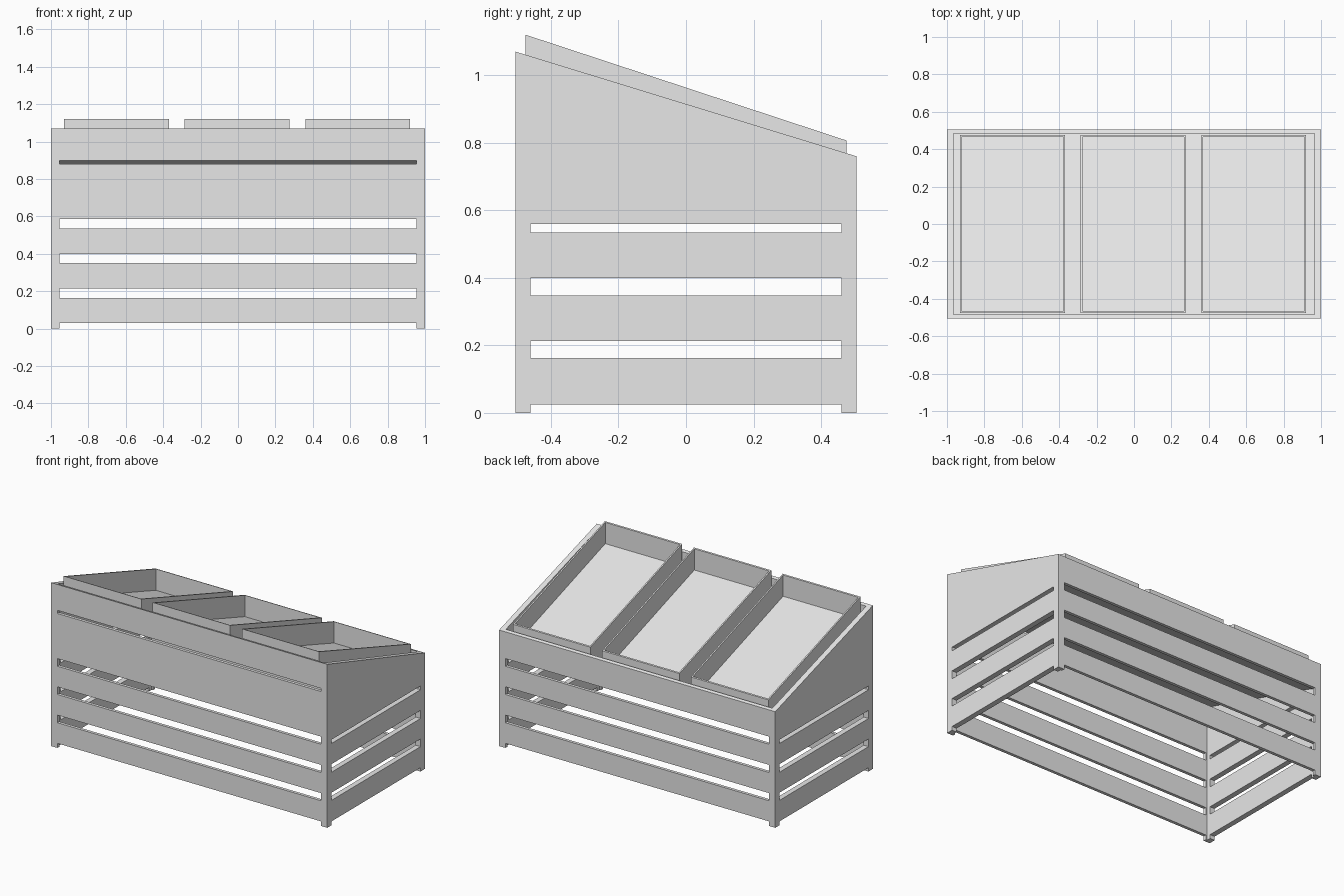
import bpy
import bmesh

cube = bpy.data.objects.get("Cube")
if cube:
    bpy.data.objects.remove(cube, do_unlink=True)

grey = bpy.data.materials.new("plain grey")
grey.use_nodes = True
grey.diffuse_color = (0.8, 0.8, 0.8, 1)
grey.node_tree.nodes["Principled BSDF"].inputs["Base Color"].default_value = (0.8, 0.8, 0.8, 1)


def side_prism(name, profile, x0, x1):
    """Solid made by extruding a (y, z) outline from x0 to x1."""
    bm = bmesh.new()
    face = bm.faces.new([bm.verts.new((x0, y, z)) for y, z in profile])
    out = bmesh.ops.extrude_face_region(bm, geom=[face])
    for v in out["geom"]:
        if isinstance(v, bmesh.types.BMVert):
            v.co.x = x1
    bmesh.ops.recalc_face_normals(bm, faces=bm.faces)
    mesh = bpy.data.meshes.new(name)
    bm.to_mesh(mesh)
    bm.free()
    mesh.materials.append(grey)
    obj = bpy.data.objects.new(name, mesh)
    bpy.context.collection.objects.link(obj)
    return obj


def box(name, x, y, z):
    return side_prism(name, [(y[0], z[0]), (y[1], z[0]), (y[1], z[1]), (y[0], z[1])], *x)


def carve(target, cutters):
    """Subtract the cutters, keep the result and drop the cutters."""
    for c in cutters:
        c.hide_render = True
        mod = target.modifiers.new("cut", 'BOOLEAN')
        mod.operation = 'DIFFERENCE'
        mod.solver = 'EXACT'
        mod.object = c
    bpy.context.view_layer.update()
    graph = bpy.context.evaluated_depsgraph_get()
    mesh = bpy.data.meshes.new_from_object(target.evaluated_get(graph))
    target.modifiers.clear()
    target.data = mesh
    mesh.name = target.name
    for c in cutters:
        bpy.data.objects.remove(c, do_unlink=True)


def sloped(y, front, back, drop):
    """Outline of a slab sloping from front to back with vertical ends."""
    return [(-y, front - drop), (y, back - drop), (y, back), (-y, front)]


# Slatted stand: hollow sloped shell with horizontal gaps and corner feet
DEPTH = 0.505
stand = side_prism("slatted_stand", [(-DEPTH, 0), (DEPTH, 0), (DEPTH, 0.76), (-DEPTH, 1.07)], -1, 1)
cutters = [box("hollow", (-0.965, 0.965), (-0.485, 0.485), (-0.2, 1.4))]
for low, high in [(-0.1, 0.03), (0.165, 0.215), (0.35, 0.4), (0.535, 0.585)]:
    cutters.append(box("long_gap", (-0.955, 0.955), (-0.7, 0.7), (low, high)))
for low, high in [(-0.1, 0.025), (0.163, 0.213), (0.347, 0.4), (0.535, 0.56)]:
    cutters.append(box("side_gap", (-1.2, 1.2), (-0.46, 0.46), (low, high)))
cutters.append(box("front_shelf_gap", (-0.955, 0.955), (-0.7, -0.45), (0.88, 0.905)))
carve(stand, cutters)

# Sloped shelf inside the stand
side_prism("sloped_shelf", sloped(0.504, 0.905, 0.592, 0.005), -0.999, 0.999)

# Three open trays in a row
WALL = 0.009
trays = [("right_tray", -0.93, -0.368), ("middle_tray", -0.285, 0.275), ("left_tray", 0.36, 0.92)]
for name, x0, x1 in trays:
    tray = side_prism(name, sloped(0.475, 1.12, 0.807, 0.15), x0, x1)
    inside = [(-0.475 + WALL, 0.978), (0.475 - WALL, 0.67), (0.475 - WALL, 1.4), (-0.475 + WALL, 1.4)]
    carve(tray, [side_prism("tray_inside", inside, x0 + WALL, x1 - WALL)])
